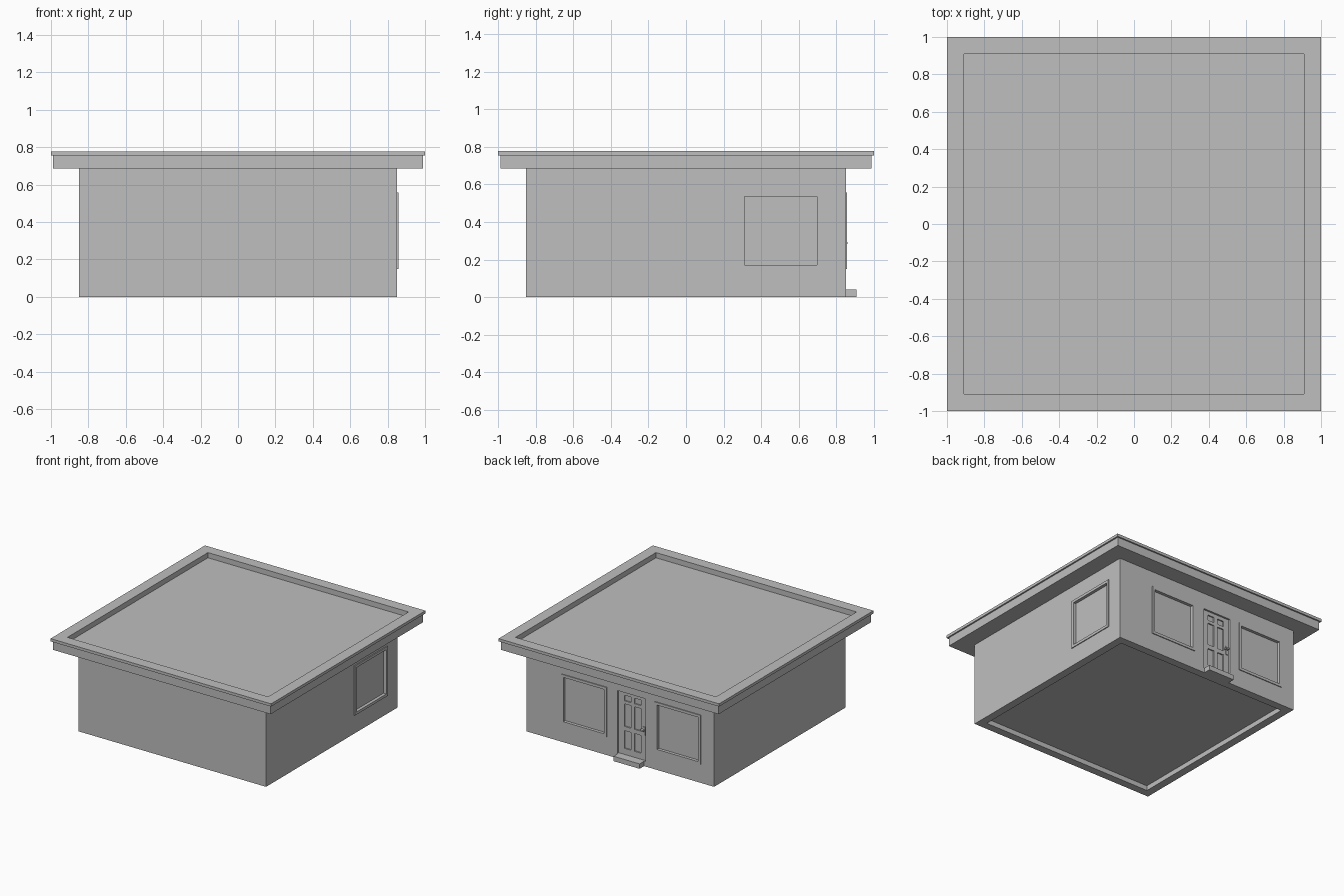
import bpy
import bmesh
from mathutils import Matrix, Vector

cube = bpy.data.objects.get("Cube")
if cube:
    bpy.data.objects.remove(cube, do_unlink=True)

GREY = (0.52, 0.52, 0.52, 1)
mat = bpy.data.materials.new("plain grey")
mat.use_nodes = True
mat.diffuse_color = GREY
mat.node_tree.nodes["Principled BSDF"].inputs["Base Color"].default_value = GREY


def make(name, bm):
    bmesh.ops.recalc_face_normals(bm, faces=bm.faces)
    mesh = bpy.data.meshes.new(name)
    bm.to_mesh(mesh)
    bm.free()
    mesh.materials.append(mat)
    obj = bpy.data.objects.new(name, mesh)
    bpy.context.collection.objects.link(obj)
    return obj


def add_box(bm, x, y, z):
    """Box from three (low, high) ranges."""
    size = [b - a for a, b in (x, y, z)]
    centre = Vector([(a + b) / 2 for a, b in (x, y, z)])
    bmesh.ops.create_cube(bm, size=1, matrix=Matrix.Translation(centre) @ Matrix.Diagonal((*size, 1)))


def box(name, *ranges):
    bm = bmesh.new()
    add_box(bm, *ranges)
    return make(name, bm)


def cut(obj, boxes):
    """Subtract a list of separate boxes and bake the result."""
    bm = bmesh.new()
    for ranges in boxes:
        add_box(bm, *ranges)
    cutter = make("cutter", bm)
    cutter.hide_render = True
    mod = obj.modifiers.new("recesses", 'BOOLEAN')
    mod.operation = 'DIFFERENCE'
    mod.solver = 'EXACT'
    mod.object = cutter
    graph = bpy.context.evaluated_depsgraph_get()
    baked = bpy.data.meshes.new_from_object(obj.evaluated_get(graph))
    obj.modifiers.clear()
    obj.data = baked
    bpy.data.objects.remove(cutter, do_unlink=True)


def window_frame(name, side, span, rise, width=0.022):
    """Square-edged picture frame standing just proud of a wall."""
    (a, b), (c, d) = span, rise
    out = (WALL - 0.002, WALL + 0.007)
    bars = [((a, b), (d - width, d)), ((a, b), (c, c + width)),
            ((a, a + width), (c + width, d - width)),
            ((b - width, b), (c + width, d - width))]
    bm = bmesh.new()
    for along, up in bars:
        add_box(bm, *((out, along, up) if side == "x" else (along, out, up)))
    make(name, bm)


WALL = 0.85
FLOOR = WALL - 0.065
EAVE = 0.685
RISE = (0.15, 0.557)
windows = [("left_window_frame", "x", (0.29, 0.72)),
           ("back_left_window_frame", "y", (0.12, 0.535)),
           ("back_right_window_frame", "y", (-0.73, -0.315))]
DOOR = (-0.228, 0.026)
DOOR_FACE = WALL - 0.015

# Walls with window, door and underside recesses
walls = box("walls", (-WALL, WALL), (-WALL, WALL), (0, EAVE))
recesses = [((-FLOOR, FLOOR), (-FLOOR, FLOOR), (-0.1, 0.04)),
            (DOOR, (DOOR_FACE, 1), (0.04, 0.555))]
for name, side, (a, b) in windows:
    along = (a + 0.022, b - 0.022)
    depth = (WALL - 0.018, 1)
    up = (RISE[0] + 0.022, RISE[1] - 0.022)
    recesses.append((depth, along, up) if side == "x" else (along, depth, up))
# Six sunken door panels in two columns
for column in ((-0.085, -0.025), (-0.177, -0.117)):
    for row in ((0.09, 0.235), (0.27, 0.455), (0.48, 0.525)):
        recesses.append((column, (DOOR_FACE - 0.01, DOOR_FACE + 0.005), row))
cut(walls, recesses[:2] + recesses[2:5])
cut(walls, recesses[5:])

for name, side, span in windows:
    window_frame(name, side, span, RISE)

# Door step and handle
box("door_step", (-0.215, 0.022), (WALL - 0.005, 0.908), (0, 0.04))
box("handle_plate", (-0.216, -0.196), (DOOR_FACE - 0.002, DOOR_FACE + 0.006), (0.245, 0.315))
box("door_handle", (-0.213, -0.183), (DOOR_FACE, WALL + 0.01), (0.283, 0.295))

# Flat roof: square rings stepped from soffit to sunken deck
bm = bmesh.new()
loops = []
for half, z in ((0.988, EAVE), (0.988, 0.755), (1, 0.755), (1, 0.778), (0.91, 0.778), (0.91, 0.735)):
    loops.append([bm.verts.new((sx * half, sy * half, z))
                  for sx, sy in ((-1, -1), (1, -1), (1, 1), (-1, 1))])
for low, high in zip(loops, loops[1:]):
    for i in range(4):
        j = (i + 1) % 4
        bm.faces.new((low[i], low[j], high[j], high[i]))
bm.faces.new(loops[0][::-1])
bm.faces.new(loops[-1])
make("roof", bm)
